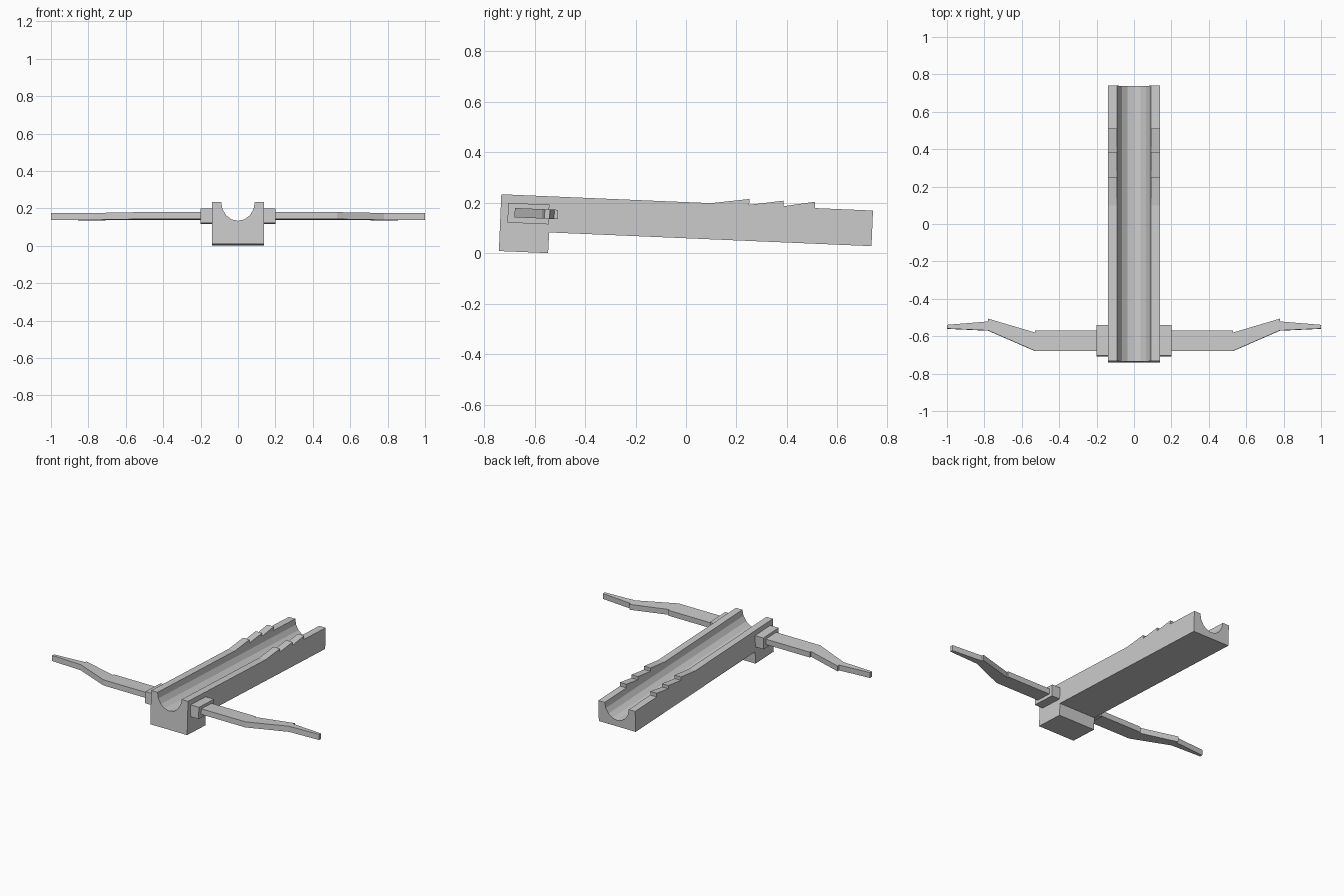
import bpy, bmesh, math
from mathutils import Matrix, Vector

if "Cube" in bpy.data.objects:
    bpy.data.objects.remove(bpy.data.objects["Cube"])

# the whole model leans slightly down towards the back
TILT = Matrix.Rotation(math.radians(-2.43), 4, 'X')


def prisms(name, outlines, to3d, lo, hi):
    """One object made of extruded outlines; to3d(a, b, d) places each point."""
    bm = bmesh.new()
    for pts in outlines:
        rings = [[bm.verts.new(TILT @ Vector(to3d(a, b, d))) for a, b in pts]
                 for d in (lo, hi)]
        bm.faces.new(rings[0])
        bm.faces.new(rings[1])
        for i in range(len(pts)):
            j = (i + 1) % len(pts)
            bm.faces.new((rings[0][i], rings[0][j], rings[1][j], rings[1][i]))
    bmesh.ops.recalc_face_normals(bm, faces=bm.faces[:])
    mesh = bpy.data.meshes.new(name)
    bm.to_mesh(mesh)
    bm.free()
    obj = bpy.data.objects.new(name, mesh)
    bpy.context.collection.objects.link(obj)
    return obj


# stock: side profile with front foot and three ratchet teeth
top = 0.203
profile = [(-0.741, -0.022), (-0.546, -0.022), (-0.545, 0.06), (0.733, 0.06),
           (0.733, 0.201), (0.502, 0.201), (0.502, 0.226), (0.377, top),
           (0.377, 0.225), (0.242, top), (0.242, 0.226), (0.09, top), (-0.741, top)]
stock = prisms("stock", [profile], lambda y, z, x: (x, y, z), -0.138, 0.138)

# rounded channel cut along the top
arc = [(0.09 * math.cos(math.pi + math.pi * i / 8),
        top + 0.101 * math.sin(math.pi + math.pi * i / 8)) for i in range(9)]
cutter = prisms("channel_cutter", [arc + [(0.09, 0.35), (-0.09, 0.35)]],
                lambda x, z, y: (x, y, z), -0.9, 0.9)
cutter.hide_render = True
cut = stock.modifiers.new("channel", 'BOOLEAN')
cut.operation = 'DIFFERENCE'
cut.solver = 'EXACT'
cut.object = cutter
bpy.context.view_layer.objects.active = stock
bpy.ops.object.modifier_apply(modifier=cut.name)
bpy.data.objects.remove(cutter)

# limb in plan: straight root, angled middle, tapering tip
limb = [[(0.19, -0.685), (0.53, -0.685), (0.53, -0.575), (0.19, -0.575)],
        [(0.53, -0.685), (0.78, -0.576), (0.78, -0.513), (0.53, -0.587)],
        [(0.78, -0.576), (1.0, -0.566), (1.0, -0.546), (0.78, -0.528)]]
socket = [[(0.13, -0.712), (0.2, -0.712), (0.2, -0.549), (0.13, -0.549)]]

# limbs and their sockets on both sides
for side, s in (("right", 1), ("left", -1)):
    place = lambda x, y, z: (s * x, y, z)
    prisms(side + "_limb", limb, place, 0.114, 0.151)
    prisms(side + "_socket", socket, place, 0.092, 0.170)
